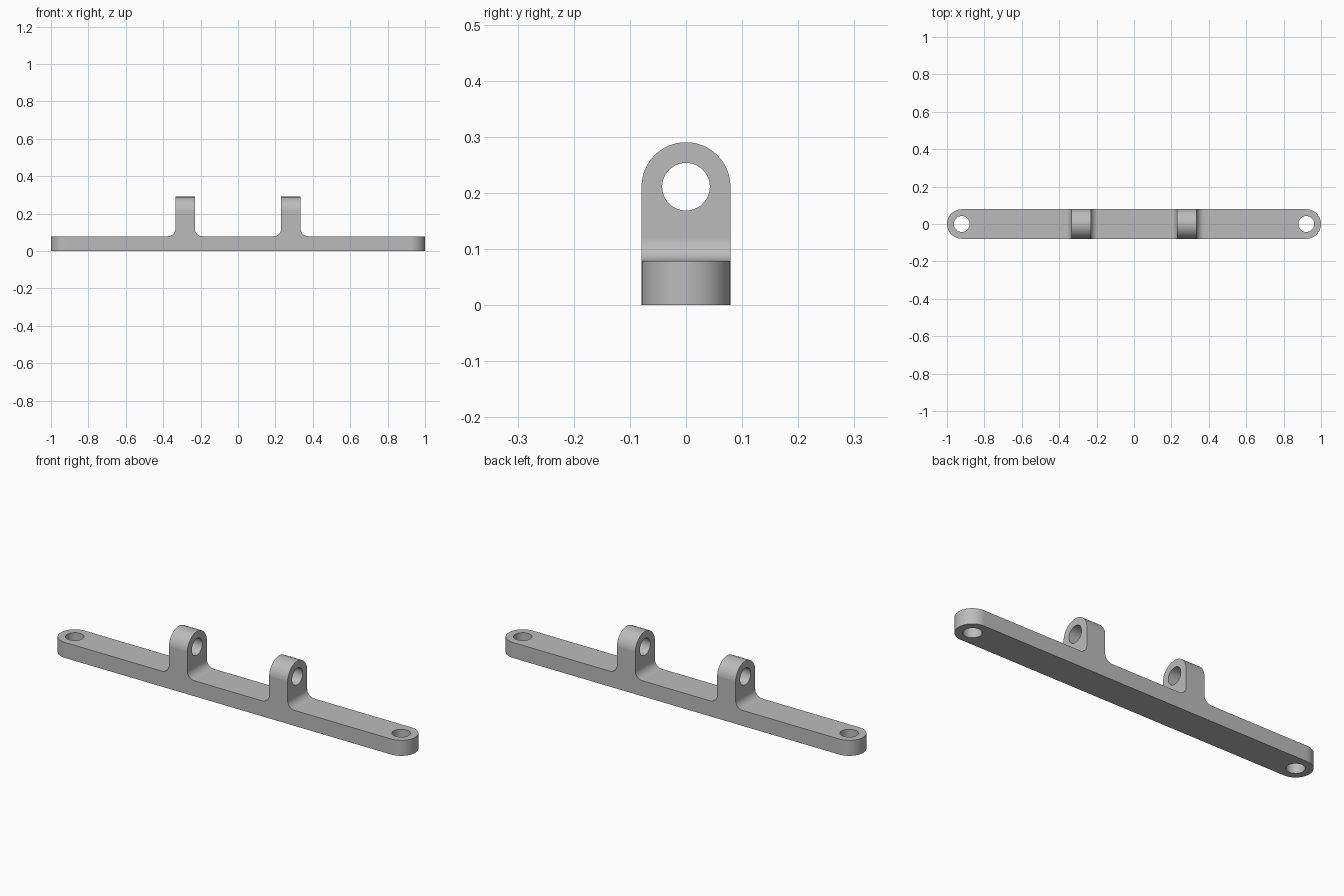
import bpy
import bmesh
from math import pi, sin, cos
from mathutils import Vector

if "Cube" in bpy.data.objects:
    bpy.data.objects.remove(bpy.data.objects["Cube"], do_unlink=True)

R = 0.079          # half width of bar and lugs
BAR_TOP = 0.079
LUG_X = 0.283      # lug centre
LUG_HALF = 0.052   # half lug thickness
LUG_TOP = 0.29
LUG_HOLE_Z = LUG_TOP - R
FILLET = 0.04
HOLE_R = 0.0425
END_X = 1 - R

metal = bpy.data.materials.new("plain grey metal")
metal.use_nodes = True
grey = (0.5, 0.5, 0.5, 1)
metal.diffuse_color = grey
metal.node_tree.nodes["Principled BSDF"].inputs["Base Color"].default_value = grey


def arc(cu, cv, r, start, end, n=24):
    """Points along a circular arc, angles in units of pi."""
    steps = [pi * (start + (end - start) * i / n) for i in range(n + 1)]
    return [(cu + r * cos(a), cv + r * sin(a)) for a in steps]


def prism(name, points, axis, low, high):
    """Extrude a closed 2D outline along the given axis."""
    place = {"x": lambda u, v, w: (w, u, v),
             "y": lambda u, v, w: (u, w, v),
             "z": lambda u, v, w: (u, v, w)}[axis]
    bm = bmesh.new()
    face = bm.faces.new([bm.verts.new(place(u, v, low)) for u, v in points])
    moved = bmesh.ops.extrude_face_region(bm, geom=[face])["geom"]
    shift = Vector(place(0, 0, high - low))
    bmesh.ops.translate(bm, vec=shift,
                        verts=[g for g in moved if isinstance(g, bmesh.types.BMVert)])
    bmesh.ops.recalc_face_normals(bm, faces=bm.faces)
    mesh = bpy.data.meshes.new(name)
    bm.to_mesh(mesh)
    bm.free()
    mesh.materials.append(metal)
    obj = bpy.data.objects.new(name, mesh)
    bpy.context.collection.objects.link(obj)
    return obj


def boolean(target, cutter, operation):
    """Apply a boolean and discard the cutter."""
    mod = target.modifiers.new("cut", "BOOLEAN")
    mod.operation = operation
    mod.solver = "EXACT"
    mod.object = cutter
    bpy.context.view_layer.objects.active = target
    bpy.ops.object.modifier_apply(modifier=mod.name)
    bpy.data.objects.remove(cutter, do_unlink=True)


# Side silhouette: bar with two filleted lugs
outline = [(-1.1, 0), (1.1, 0), (1.1, BAR_TOP)]
for cx in (LUG_X, -LUG_X):
    out, inn = cx + LUG_HALF, cx - LUG_HALF
    z = BAR_TOP + FILLET
    outline += arc(out + FILLET, z, FILLET, 1.5, 1, 10)
    outline += [(out, 0.4), (inn, 0.4)]
    outline += arc(inn - FILLET, z, FILLET, 0, -0.5, 10)
outline.append((-1.1, BAR_TOP))
bracket = prism("mounting_bracket", outline, "y", -0.1, 0.1)

# Rounded bar ends and straight sides
plan = arc(END_X, 0, R, -0.5, 0.5) + arc(-END_X, 0, R, 0.5, 1.5)
boolean(bracket, prism("plan_cutter", plan, "z", -0.2, 0.5), "INTERSECT")

# Rounded lug tops
arch = [(-0.15, -0.1), (0.15, -0.1), (0.15, LUG_HOLE_Z)]
arch += arc(0, LUG_HOLE_Z, R + 0.0002, 0, 1, 32) + [(-0.15, LUG_HOLE_Z)]
boolean(bracket, prism("arch_cutter", arch, "x", -1.2, 1.2), "INTERSECT")

# Hole through both lugs and a bolt hole at each end
lug_hole = arc(0, LUG_HOLE_Z, HOLE_R, 0, 2, 48)[:-1]
boolean(bracket, prism("lug_hole_cutter", lug_hole, "x", -0.5, 0.5), "DIFFERENCE")
for side in (-1, 1):
    end_hole = arc(side * END_X, 0, HOLE_R, 0, 2, 48)[:-1]
    boolean(bracket, prism("end_hole_cutter", end_hole, "z", -0.1, 0.2), "DIFFERENCE")

# Smooth curves with flat faces kept crisp
bpy.ops.object.select_all(action="DESELECT")
bracket.select_set(True)
bpy.context.view_layer.objects.active = bracket
bpy.ops.object.shade_smooth_by_angle(angle=pi / 6)
weighted = bracket.modifiers.new("crisp flats", "WEIGHTED_NORMAL")
weighted.weight = 100
weighted.keep_sharp = True
